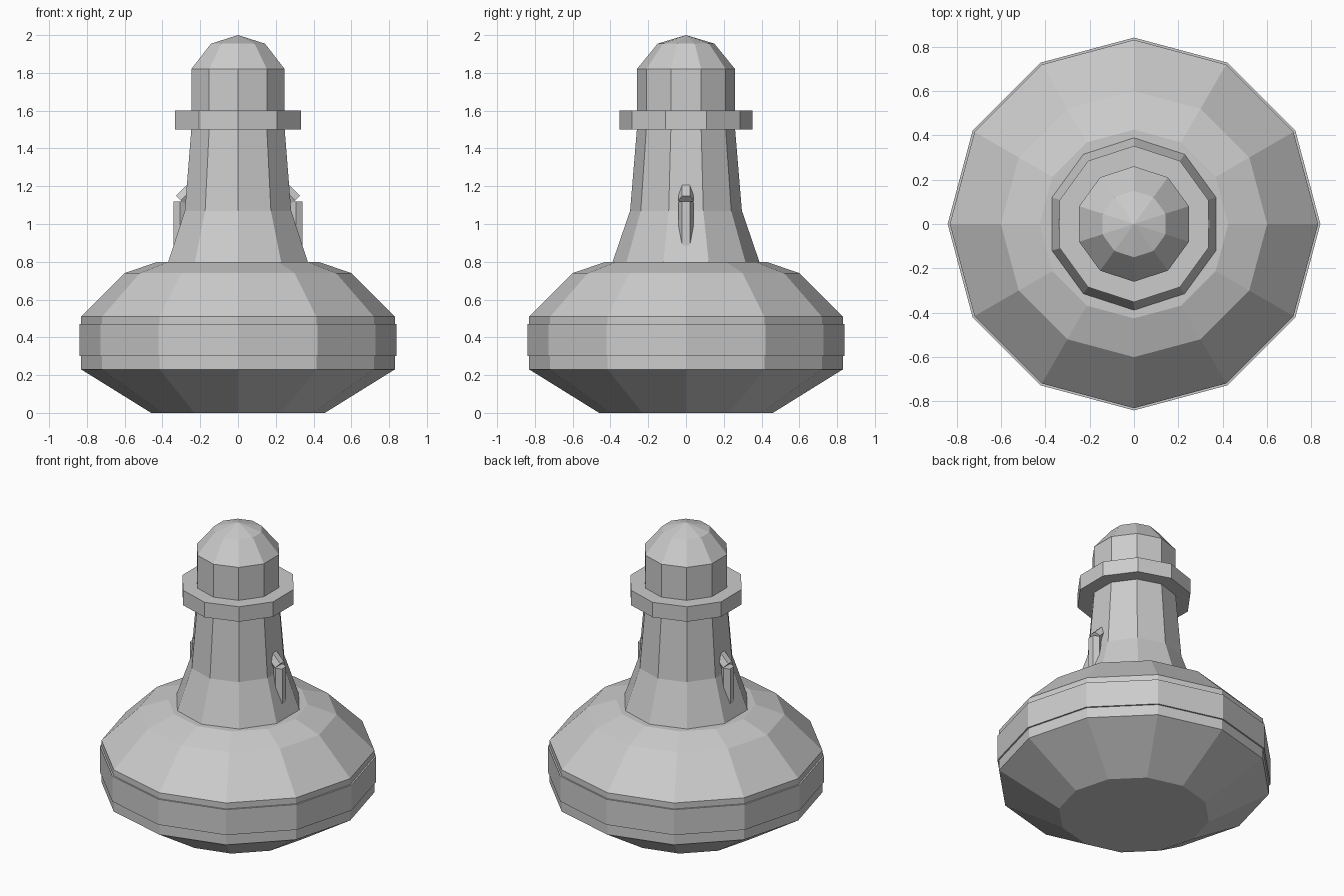
import bpy, bmesh
from math import cos, sin, pi, radians

cube = bpy.data.objects.get("Cube")
if cube:
    bpy.data.objects.remove(cube, do_unlink=True)

# One plain grey for the whole model
grey = bpy.data.materials.new("plain grey")
grey.use_nodes = True
colour = (0.6, 0.6, 0.6, 1)
grey.diffuse_color = colour
grey.node_tree.nodes["Principled BSDF"].inputs["Base Color"].default_value = colour


def lathe(name, sides, profile, location=(0, 0, 0), tilt=0):
    """Closed flat-shaded solid of revolution from (radius, height) points."""
    bm = bmesh.new()
    rings = []
    for r, z in profile:
        if r == 0:
            rings.append([bm.verts.new((0, 0, z))] * sides)
        else:
            angles = [pi / 2 + 2 * pi * i / sides for i in range(sides)]
            rings.append([bm.verts.new((r * cos(a), r * sin(a), z)) for a in angles])
    for low, high in zip(rings, rings[1:]):
        for i in range(sides):
            j = (i + 1) % sides
            corners = [low[i], low[j], high[j], high[i]]
            bm.faces.new(list(dict.fromkeys(corners)))
    for r, ring in ((profile[0][0], rings[0]), (profile[-1][0], rings[-1])):
        if r > 0:
            bm.faces.new(ring)
    bmesh.ops.recalc_face_normals(bm, faces=bm.faces)
    mesh = bpy.data.meshes.new(name)
    bm.to_mesh(mesh)
    bm.free()
    mesh.materials.append(grey)
    obj = bpy.data.objects.new(name, mesh)
    obj.location = location
    obj.rotation_euler.y = tilt
    bpy.context.collection.objects.link(obj)
    return obj


# Wide twelve-sided base with a raised band
lathe("base", 12, [(0.46, 0), (0.83, 0.23), (0.83, 0.51), (0.6, 0.74), (0.425, 0.8)])
lathe("base_band", 12, [(0.84, 0.3), (0.84, 0.47)])

# Ten-sided tower, collar and domed head
lathe("tower", 10, [(0.39, 0.795), (0.296, 1.07), (0.26, 1.5)])
lathe("collar", 10, [(0.352, 1.5), (0.352, 1.6)])
lathe("domed_head", 10, [(0.26, 1.6), (0.26, 1.82), (0.15, 1.955), (0, 2)])

# Six-sided post and tilted stub on each side of the tower
for side, s in (("left", 1), ("right", -1)):
    lathe(side + "_post", 6, [(0.04, 0.85), (0.04, 1.12)], (s * 0.307, 0, 0))
    lathe(side + "_stub", 6, [(0.04, 0), (0.04, 0.11)],
          (s * 0.303, 0, 1.125), -s * radians(45))
